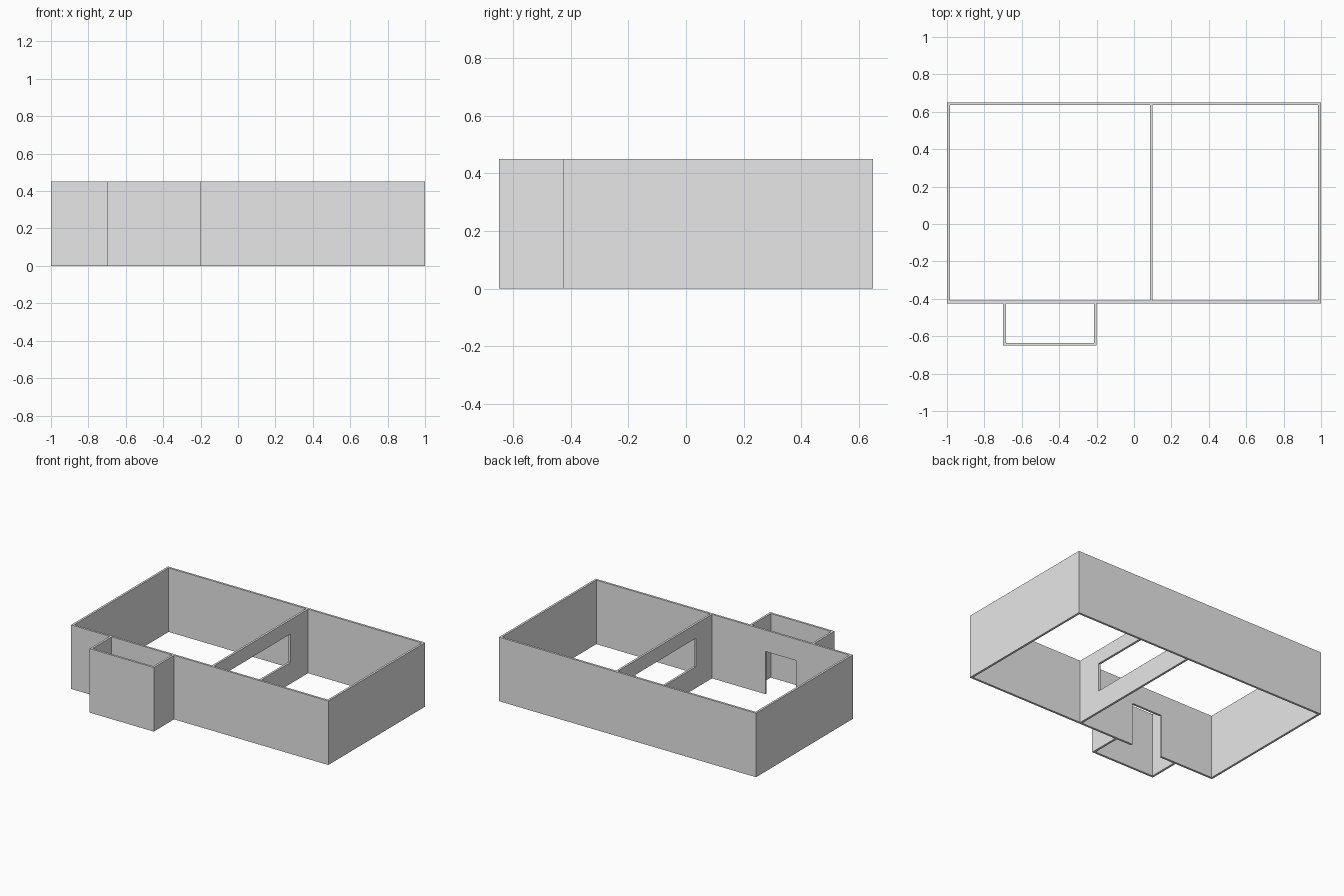
import bpy
from mathutils import Vector

cube = bpy.data.objects.get("Cube")
if cube:
    bpy.data.objects.remove(cube, do_unlink=True)

HEIGHT = 0.45
T = 0.015            # wall thickness
FRONT, BACK = -0.425, 0.65

plaster = bpy.data.materials.new("light_grey_wall")
plaster.use_nodes = True
grey = (0.8, 0.8, 0.8, 1)
plaster.diffuse_color = grey
plaster.node_tree.nodes["Principled BSDF"].inputs["Base Color"].default_value = grey


def block(name, low, high):
    """Box spanning two opposite corners."""
    low, high = Vector(low), Vector(high)
    bpy.ops.mesh.primitive_cube_add(size=1)
    obj = bpy.context.object
    obj.name = obj.data.name = name
    for v in obj.data.vertices:
        v.co = (low + high) / 2 + v.co * (high - low)
    obj.data.materials.append(plaster)
    return obj


def cut(target, low, high):
    """Remove a box-shaped volume from the target."""
    cutter = block("cutter", low, high)
    cutter.hide_render = True
    mod = target.modifiers.new("opening", "BOOLEAN")
    mod.operation = "DIFFERENCE"
    mod.solver = "EXACT"
    mod.object = cutter
    bpy.context.view_layer.objects.active = target
    bpy.ops.object.modifier_apply(modifier=mod.name)
    mesh = cutter.data
    bpy.data.objects.remove(cutter, do_unlink=True)
    bpy.data.meshes.remove(mesh)


# Outer walls, open above and below, with a doorway to the porch
outer = block("outer_walls", (-1, FRONT, 0), (1, BACK, HEIGHT))
cut(outer, (-1 + T, FRONT + T, -1), (1 - T, BACK - T, 1))
cut(outer, (-0.57, FRONT - T, -1), (-0.33, FRONT + 2 * T, 0.3))

# Partition between the two rooms, with a wide serving window
partition = block("partition_wall", (0.085, FRONT + T, 0), (0.1, BACK - T, HEIGHT))
cut(partition, (0, -0.23, 0.15), (0.2, 0.44, 0.35))

# Three-sided porch against the front wall
porch = block("porch_walls", (-0.7, -0.65, 0), (-0.2, FRONT, HEIGHT))
cut(porch, (-0.7 + T, -0.65 + T, -1), (-0.2 - T, FRONT + T, 1))
